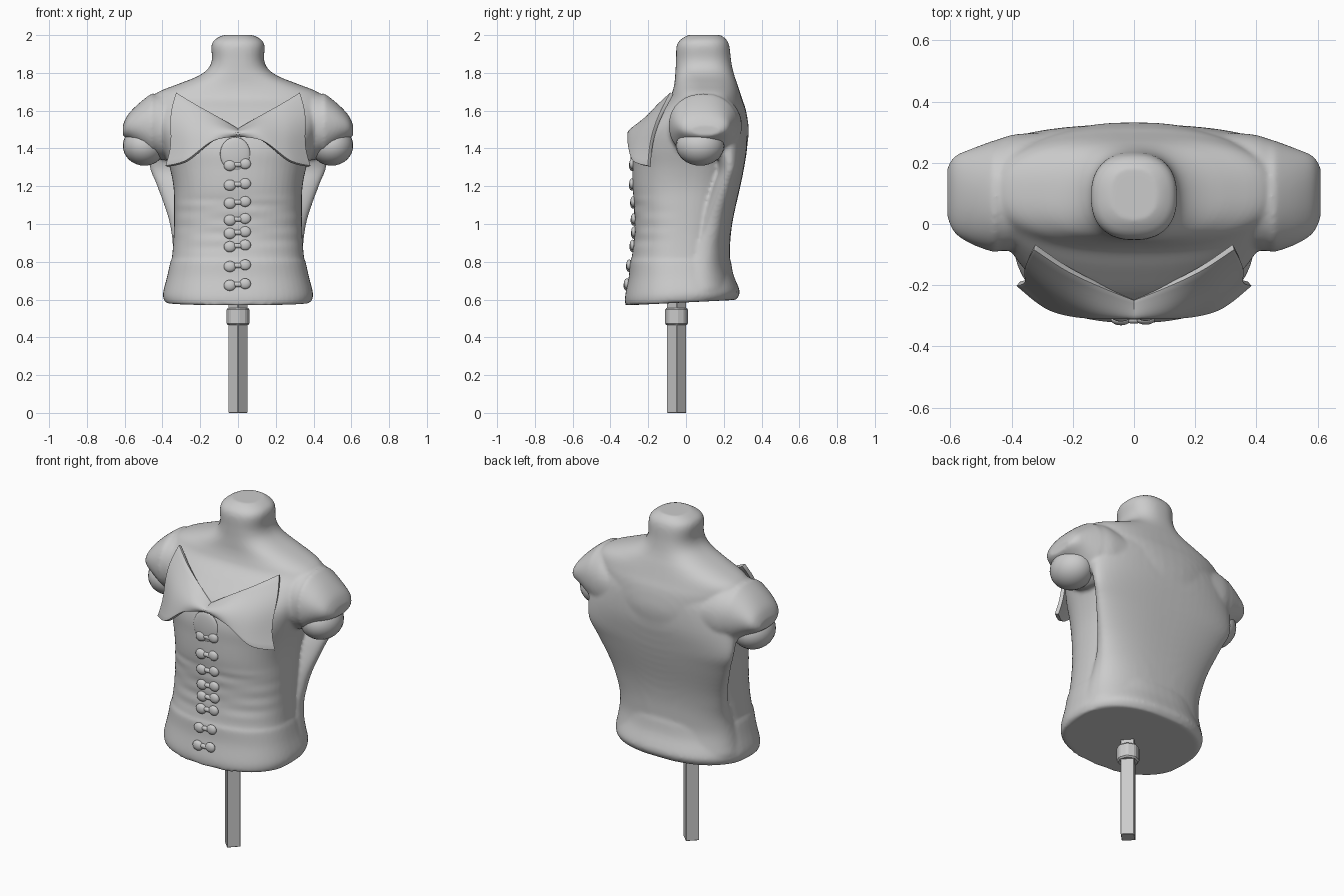
import bpy, bmesh
from math import sin, cos, pi
from mathutils import Vector

if "Cube" in bpy.data.objects:
    bpy.data.objects.remove(bpy.data.objects["Cube"])

RING = 56


def finish(name, bm, smooth=True):
    bmesh.ops.recalc_face_normals(bm, faces=bm.faces)
    me = bpy.data.meshes.new(name)
    bm.to_mesh(me)
    bm.free()
    for p in me.polygons:
        p.use_smooth = smooth
    ob = bpy.data.objects.new(name, me)
    bpy.context.collection.objects.link(ob)
    return ob


def refine(rows, n=4):
    """Catmull-Rom interpolation of section rows."""
    out = []
    for i in range(len(rows) - 1):
        p = [Vector(rows[max(0, min(len(rows) - 1, i + k))]) for k in (-1, 0, 1, 2)]
        for j in range(n):
            t = j / n
            out.append(0.5 * (2 * p[1] + (p[2] - p[0]) * t
                              + (2 * p[0] - 5 * p[1] + 4 * p[2] - p[3]) * t * t
                              + (3 * p[1] - p[0] - 3 * p[2] + p[3]) * t ** 3))
    return out + [Vector(rows[-1])]


def loft(bm, rows, place, power=2.4):
    """Rows: position, half width, y front, y back, [width centre]."""
    rings = []
    for r in refine(rows):
        ring = []
        mid, dep = (r[2] + r[3]) / 2, (r[3] - r[2]) / 2
        off = r[4] if len(r) > 4 else 0
        for k in range(RING):
            a = 2 * pi * k / RING
            c, s = cos(a), sin(a)
            u = off + r[1] * abs(c) ** (2 / power) * (1 if c > 0 else -1)
            v = mid + dep * abs(s) ** (2 / power) * (1 if s > 0 else -1)
            ring.append(bm.verts.new(place(r[0], u, v)))
        rings.append(ring)
    for a, b in zip(rings, rings[1:]):
        for k in range(RING):
            n = (k + 1) % RING
            bm.faces.new((a[k], a[n], b[n], b[k]))
    bm.faces.new(rings[0])
    bm.faces.new(rings[-1])


def upright(z, u, y):
    # gentle horizontal cloth folds around the waist, bottom hem tilted up at the back
    f = 0.003 * sin(z * 75 + u * 9) if 0.86 < z < 1.15 and y < 0 else 0
    lift = 0.05 * (y + .2) * max(0, min(1, (.8 - z) / .2))
    return (u, y + f, z + lift)


# Torso, chest, shoulders and neck
BODY = [(.575, .385, -.32, .265), (.62, .398, -.323, .285), (.72, .375, -.303, .252),
        (.80, .358, -.297, .238), (.82, .350, -.288, .232), (.95, .340, -.272, .235),
        (1.1, .338, -.275, .262), (1.2, .342, -.283, .285), (1.3, .362, -.283, .305),
        (1.4, .395, -.280, .322), (1.5, .43, -.245, .332), (1.6, .46, -.155, .318),
        (1.66, .46, -.092, .298), (1.70, .42, -.072, .285), (1.74, .32, -.062, .272),
        (1.78, .218, -.058, .258), (1.82, .160, -.055, .247), (1.87, .138, -.053, .238),
        (1.94, .141, -.05, .23), (1.975, .125, -.03, .215), (2.0, .08, .01, .185)]
# Wider back panel flaring up to the armpits, melting into the hem below
BACK = [(.64, .385, -.15, .26), (.76, .36, -.10, .235), (.86, .346, -.04, .233),
        (.95, .352, .02, .238), (1.05, .374, .06, .254), (1.2, .428, .12, .288),
        (1.3, .468, .155, .308), (1.42, .475, .10, .325), (1.55, .46, .04, .320),
        (1.64, .42, .0, .295)]
# Sleeve caps, swept sideways
SLEEVE = [(.24, .13, -.06, .30, 1.52), (.38, .178, -.085, .294, 1.515),
          (.445, .164, -.088, .276, 1.522), (.46, .167, -.091, .272, 1.522),
          (.53, .112, -.066, .246, 1.522), (.585, .064, -.030, .222, 1.512),
          (.610, .028, .02, .185, 1.495)]

bm = bmesh.new()
loft(bm, BODY, upright)
loft(bm, BACK, upright, 2.3)
for sx in (-1, 1):
    loft(bm, SLEEVE, lambda x, u, y: (sx * x, y, u), 2.15)
torso = finish("torso", bm)
m = torso.modifiers.new("fuse", 'REMESH')
m.mode = 'VOXEL'
m.voxel_size = 0.01
m.use_smooth_shade = True
m = torso.modifiers.new("soften", 'SMOOTH')
m.factor = 0.5
m.iterations = 6


def front_y(z):
    for a, b in zip(BODY, BODY[1:]):
        if a[0] <= z <= b[0]:
            return a[2] + (b[2] - a[2]) * (z - a[0]) / (b[0] - a[0])


def ball(bm, loc, size):
    vs = bmesh.ops.create_uvsphere(bm, u_segments=24, v_segments=16, radius=1)['verts']
    for v in vs:
        v.co = Vector(loc) + Vector(c * s for c, s in zip(v.co, size))


# Rounded arm ends set into the sleeve caps
for sx, side in ((-1, "left"), (1, "right")):
    bm = bmesh.new()
    ball(bm, (sx * .496, .075, 1.415), (.114, .128, .106))
    finish("arm_end_" + side, bm)

# Folded collar flaps: blend between an upper and a lower edge
UPPER = [(-.015, -.255, 1.485), (.10, -.205, 1.555), (.22, -.145, 1.625), (.325, -.075, 1.69)]
LOWER = [(-.01, -.285, 1.475), (.13, -.300, 1.44), (.27, -.275, 1.335), (.378, -.195, 1.305)]
for sx, side in ((-1, "left"), (1, "right")):
    bm = bmesh.new()
    up, low = refine(UPPER, 8), refine(LOWER, 8)
    N = 12
    grid = []
    for i, (a, b) in enumerate(zip(up, low)):
        col = []
        for j in range(N + 1):
            t = j / N
            p = a.lerp(b, t)
            p.y -= 0.03 * sin(pi * t)
            p.x += 0.012 * sin(2 * pi * t) * i / len(up)
            col.append(bm.verts.new((sx * p.x, p.y, p.z)))
        grid.append(col)
    for a, b in zip(grid, grid[1:]):
        for j in range(N):
            bm.faces.new((a[j], b[j], b[j + 1], a[j + 1]))
    flap = finish("collar_" + side, bm)
    m = flap.modifiers.new("thickness", 'SOLIDIFY')
    m.thickness = 0.02
    m.offset = 0
    m = flap.modifiers.new("round", 'BEVEL')
    m.width = 0.006
    m.segments = 2

# Front fastenings: pairs of knots joined by a loop
for i, z in enumerate((.68, .78, .885, .955, 1.025, 1.115, 1.21, 1.315)):
    bm = bmesh.new()
    y = front_y(z) - .002
    ball(bm, (-.043, y, z - .005), (.032, .018, .029))
    ball(bm, (.038, y, z + .004), (.03, .016, .028))
    ball(bm, (0, y, z), (.04, .012, .013))
    finish(f"fastening_{i + 1}", bm)

# Small tab at the top of the front opening
bm = bmesh.new()
ball(bm, (-.015, -.278, 1.37), (.08, .016, .09))
finish("placket", bm)


# Stand: square post set corner-forward, with an eight-sided nut
def prism(name, sides, radius, z0, z1, bevel):
    bm = bmesh.new()
    bmesh.ops.create_cone(bm, cap_ends=True, segments=sides, radius1=radius,
                          radius2=radius, depth=z1 - z0)
    bmesh.ops.translate(bm, verts=bm.verts, vec=(0, -.05, (z0 + z1) / 2))
    bmesh.ops.bevel(bm, geom=bm.edges[:], offset=bevel, segments=1, affect='EDGES')
    finish(name, bm, False)


prism("post", 4, .051, 0, .63, .002)
prism("nut", 8, .063, .465, .555, .008)
